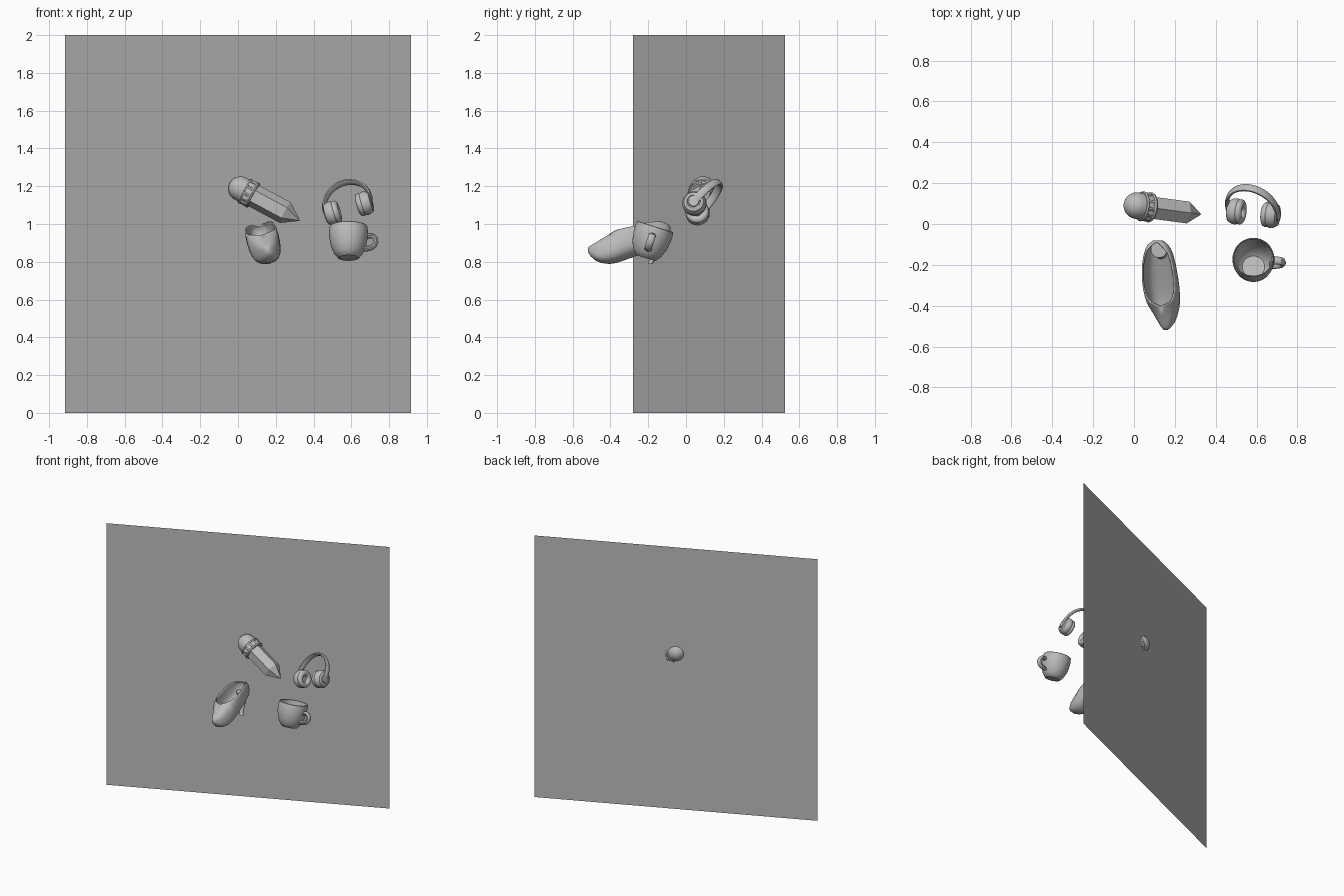
import bpy, bmesh, math
from mathutils import Matrix, Vector

if "Cube" in bpy.data.objects:
    bpy.data.objects.remove(bpy.data.objects["Cube"])

grey = bpy.data.materials.new("plain grey")
grey.diffuse_color = (0.5, 0.5, 0.5, 1)
grey.use_nodes = True
grey.node_tree.nodes["Principled BSDF"].inputs["Base Color"].default_value = grey.diffuse_color


def frame(origin, up, side):
    """Local-to-world matrix: z along up, x close to side."""
    z = Vector(up).normalized()
    x = Vector(side)
    x = (x - z * x.dot(z)).normalized()
    m = Matrix((x, z.cross(x), z)).transposed().to_4x4()
    m.translation = origin
    return m


def skin(name, rings, matrix=Matrix(), closed=True, caps=True, smooth=35):
    """Join rings of equal point count into one surface."""
    bm = bmesh.new()
    vs = [[bm.verts.new(p) for p in ring] for ring in rings]
    n = len(vs[0])
    for a, b in zip(vs, vs[1:]):
        for i in range(n if closed else n - 1):
            j = (i + 1) % n
            bm.faces.new((a[i], a[j], b[j], b[i]))
    if caps:
        bm.faces.new(vs[0])
        bm.faces.new(vs[-1])
    bmesh.ops.remove_doubles(bm, verts=bm.verts, dist=1e-5)
    bmesh.ops.recalc_face_normals(bm, faces=bm.faces)
    me = bpy.data.meshes.new(name)
    bm.to_mesh(me)
    bm.free()
    ob = bpy.data.objects.new(name, me)
    bpy.context.collection.objects.link(ob)
    ob.matrix_world = matrix
    me.materials.append(grey)
    if smooth:
        bpy.ops.object.select_all(action='DESELECT')
        ob.select_set(True)
        bpy.context.view_layer.objects.active = ob
        bpy.ops.object.shade_smooth_by_angle(angle=math.radians(smooth))
    return ob


def lathe(name, profile, matrix, n=40, smooth=35, tooth=0.0):
    """Turn (radius, height) pairs about local z; tooth makes a geared edge."""
    rings = []
    for r, z in profile:
        ring = []
        for i in range(n):
            t = 2 * math.pi * i / n
            k = r * (1 - tooth * (i // 2 % 2))
            ring.append((k * math.cos(t), k * math.sin(t), z))
        rings.append(ring)
    return skin(name, rings, matrix, caps=False, smooth=smooth)


def sweep(name, path, a, b, matrix, n=12):
    """Sweep a section (a in plane, b across) along a path in local xz."""
    pts = [Vector((x, 0, z)) for x, z in path]
    rings = []
    for i, p in enumerate(pts):
        t = (pts[min(i + 1, len(pts) - 1)] - pts[max(i - 1, 0)]).normalized()
        side = Vector((t.z, 0, -t.x))
        ring = []
        for k in range(n):
            u = 2 * math.pi * (k + 0.5) / n
            ring.append(p + side * a * math.cos(u) + Vector((0, b * math.sin(u), 0)))
        rings.append(ring)
    return skin(name, rings, matrix)


# Upright backing panel, turned about z
skin("panel", [[(-.915, -.28, 0), (.915, .525, 0)], [(-.915, -.28, 2), (.915, .525, 2)]],
     closed=False, caps=False, smooth=0)

# Pencil: round eraser, geared ferrule, six-sided shaft and point
pm = frame((.014, .09, 1.187), (.311, -.042, -.167), (0, 0, 1))
dome = [(.065 * math.sin(t * math.pi / 20), -.065 * math.cos(t * math.pi / 20)) for t in range(11)]
lathe("eraser", dome + [(.065, .04), (0, .04)], pm)
for z in (.028, .072):
    lathe("ferrule_rim", [(0, z - .008), (.07, z - .008), (.074, z), (.07, z + .008), (0, z + .008)], pm)
lathe("ferrule", [(0, .03), (.071, .03), (.071, .07), (0, .07)], pm, n=48, tooth=.08)
lathe("pencil_shaft", [(0, .07), (.062, .07), (.062, .27), (.016, .338), (0, .36)], pm, n=6, smooth=0)

# Headphones: arched band leaning back, two padded cups
axis = Vector((.177, -.018, .053)).normalized()
up = (-.03, .13, .14)
hm = frame((.585, .053, 1.083), up, axis)
arch = [(.128 * math.cos(t * math.pi / 32), .03 + .155 * math.sin(t * math.pi / 32)) for t in range(33)]
sweep("headband", [(.116, -.01)] + arch + [(-.116, -.01)], .010, .022, hm, n=8)
shell = [(0, .03), (.058, .03), (.064, .04), (.063, .058), (.052, .078), (.036, .084),
         (.034, .078), (.028, .078), (.026, .085), (0, .088)]
pad = [(.042 + .02 * math.cos(t * math.pi / 8), .022 + .019 * math.sin(t * math.pi / 8)) for t in range(17)]
for s, label in ((-1, "left"), (1, "right")):
    out = axis * s
    cm = frame(hm.translation + out * .046, out, up)
    lathe(label + "_cup", shell, cm)
    lathe(label + "_ear_pad", pad, cm)

# Mug: hollow turned body leaning back, loop handle
mm = frame((.585, -.215, .82), (0, .3, .95), (1, 0, .04))
lathe("mug_body", [(0, .004), (.046, .004), (.05, 0), (.056, .002), (.078, .03), (.094, .07), (.102, .115),
                   (.103, .145), (.1, .172), (.097, .175), (.094, .172), (.096, .14),
                   (.094, .11), (.086, .07), (.07, .032), (.055, .018), (0, .016)], mm, n=48)
sweep("mug_handle", [(.092, .118), (.112, .124), (.131, .12), (.143, .105), (.145, .088),
                     (.137, .07), (.12, .057), (.1, .052), (.08, .05)], .014, .02, mm)

# Shoe: lofted shell with an open top, rolled slightly to one side
stations = [  # y, centre x, bottom z, crown z, half width, opening angle
    (-.518, .156, .85, .875, .010, 0), (-.505, .158, .83, .886, .024, 0),
    (-.48, .159, .808, .9, .040, 0), (-.45, .157, .795, .918, .054, 0),
    (-.405, .148, .79, .945, .073, 0), (-.385, .144, .793, .962, .079, 30),
    (-.36, .140, .798, .985, .083, 50), (-.32, .134, .812, 1.01, .086, 63),
    (-.27, .128, .83, 1.03, .086, 70), (-.2, .122, .86, 1.045, .08, 70),
    (-.15, .12, .88, 1.035, .07, 62), (-.12, .118, .895, 1.015, .06, 42),
    (-.1, .117, .91, 1.0, .048, 22), (-.082, .117, .925, .985, .025, 0)]
roll = math.radians(12)


def bend(v):
    return math.copysign(abs(v) ** .75, v)


rings = []
for y, cx, zb, zt, hw, gap in stations:
    g = math.radians(gap)
    ring = []
    for i in range(33):
        t = g + (2 * math.pi - 2 * g) * i / 32
        px, pz = hw * bend(math.sin(t)), (zt - zb) / 2 * bend(math.cos(t))
        ring.append((cx + px * math.cos(roll) - pz * math.sin(roll), y,
                     (zb + zt) / 2 + px * math.sin(roll) + pz * math.cos(roll)))
    rings.append(ring)
shoe = skin("shoe_upper", rings, closed=False, caps=False, smooth=45)
bm = bmesh.new()
bm.from_mesh(shoe.data)
ends = [e for e in bm.edges if e.is_boundary and
        all(v.co.y < -.517 or v.co.y > -.083 for v in e.verts)]
bmesh.ops.holes_fill(bm, edges=ends, sides=0)
bmesh.ops.recalc_face_normals(bm, faces=bm.faces)
bm.to_mesh(shoe.data)
bm.free()
thick = shoe.modifiers.new("thickness", 'SOLIDIFY')
thick.thickness = .008
thick.offset = -1

# Slim heel under the back of the shoe
heel = []
for x, y, z, r in ((.122, -.125, .93, .04), (.137, -.145, .875, .028), (.152, -.17, .83, .016), (.163, -.19, .787, .013)):
    heel.append([(x + r * math.cos(k * math.pi / 8), y + r * math.sin(k * math.pi / 8), z) for k in range(16)])
skin("shoe_heel", heel)
